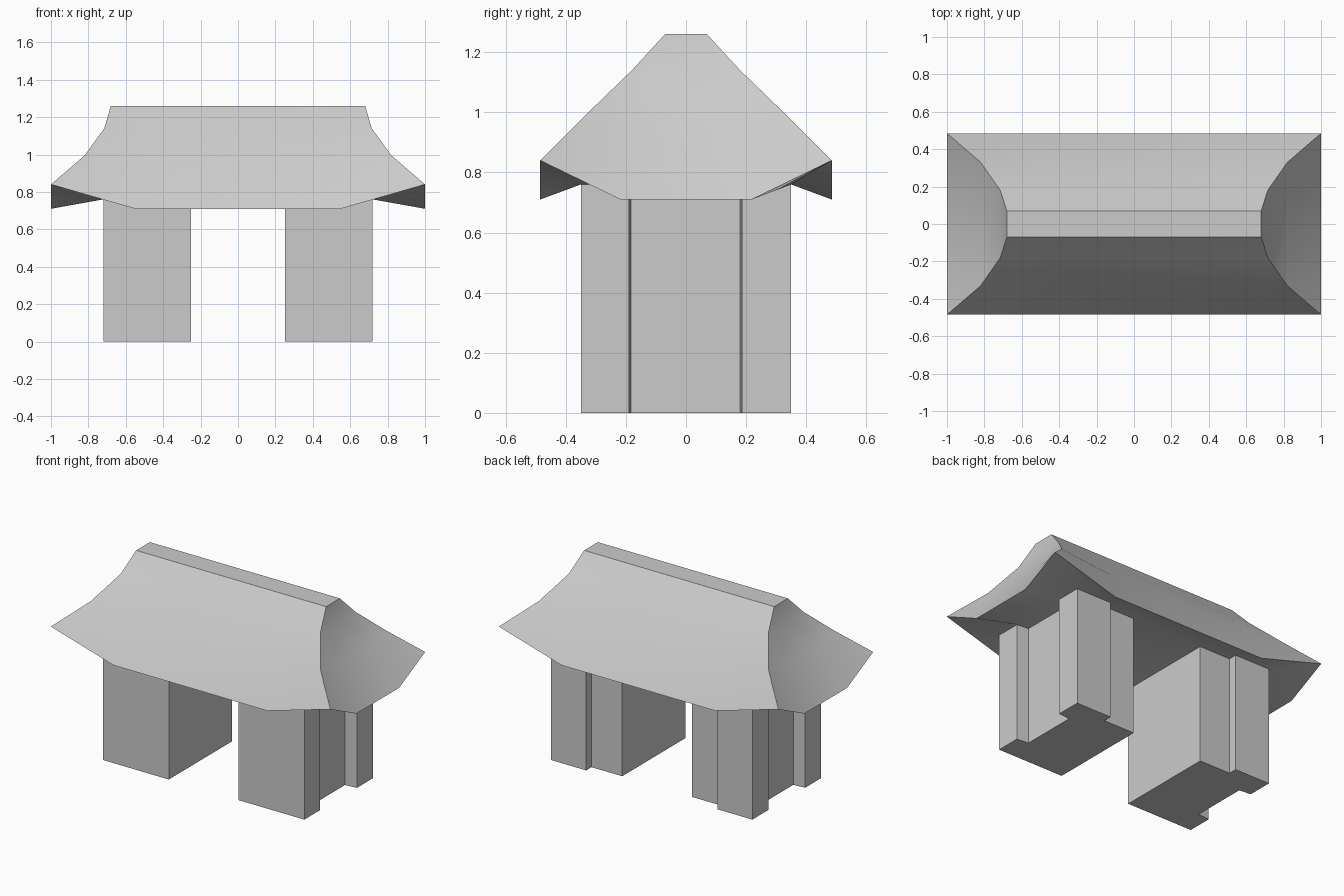
import bpy, bmesh, math

if "Cube" in bpy.data.objects:
    bpy.data.objects.remove(bpy.data.objects["Cube"])


def finish(name, bm, smooth):
    bmesh.ops.recalc_face_normals(bm, faces=bm.faces)
    me = bpy.data.meshes.new(name)
    bm.to_mesh(me)
    bm.free()
    ob = bpy.data.objects.new(name, me)
    bpy.context.collection.objects.link(ob)
    if smooth:
        bpy.ops.object.select_all(action='DESELECT')
        ob.select_set(True)
        bpy.context.view_layer.objects.active = ob
        bpy.ops.object.shade_smooth_by_angle(angle=math.radians(30))
    return ob


def ring(bm, hx, hy, corner_z, mid_z, mx=0.55, my=0.45):
    """Rectangle with two inner points per side, so corners can flare up."""
    pts = []
    for sx, sy in ((1, -1), (1, 1), (-1, 1), (-1, -1)):
        a = (sx * hx, sy * hy * my, mid_z)
        b = (sx * hx * mx, sy * hy, mid_z)
        c = (sx * hx, sy * hy, corner_z)
        pts += [b, c, a] if sx * sy < 0 else [a, c, b]
    return [bm.verts.new(p) for p in pts]


# Flared hip roof: ridge, concave slopes, upturned eaves, soffit back to walls
bm = bmesh.new()
rings = [ring(bm, *r) for r in (
    (0.68, 0.07, 1.26, 1.26),
    (0.715, 0.18, 1.14, 1.13),
    (0.82, 0.33, 0.995, 0.96),
    (1.0, 0.485, 0.84, 0.71),
    (0.72, 0.35, 0.76, 0.76, 0.65, 0.54))]
for lo, hi in zip(rings, rings[1:]):
    for i in range(12):
        j = (i + 1) % 12
        bm.faces.new((lo[i], lo[j], hi[j], hi[i]))
bm.faces.new(rings[0])
bm.faces.new(rings[-1])
finish("roof", bm, True)

# Gate piers: notched plan extruded up to the soffit
plan = [(0.25, -0.35), (0.72, -0.35), (0.72, -0.19), (0.64, -0.183),
        (0.64, 0.18), (0.72, 0.187), (0.72, 0.35), (0.47, 0.35),
        (0.47, 0.295), (0.25, 0.295)]
for side, name in ((1, "right_pier"), (-1, "left_pier")):
    bm = bmesh.new()
    base = bm.faces.new([bm.verts.new((side * x, y, 0)) for x, y in plan])
    top = bmesh.ops.extrude_face_region(bm, geom=[base], use_keep_orig=True)
    for v in top["geom"]:
        if isinstance(v, bmesh.types.BMVert):
            v.co.z = 0.76
    finish(name, bm, False)
